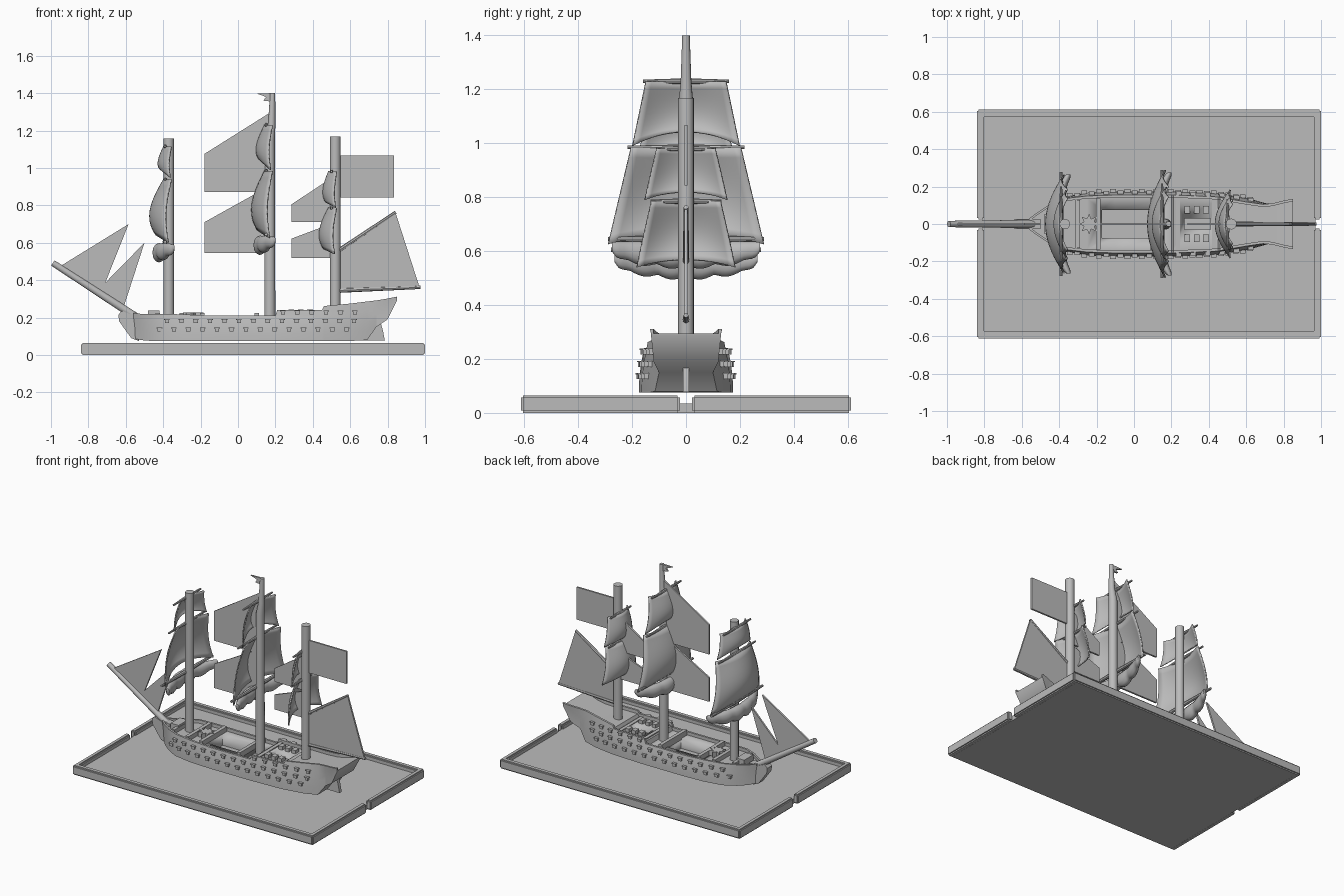
import bpy, bmesh, math
from mathutils import Vector

if "Cube" in bpy.data.objects:
    bpy.data.objects.remove(bpy.data.objects["Cube"], do_unlink=True)

GREY = bpy.data.materials.new("plain grey")
GREY.use_nodes = True
GREY.diffuse_color = (0.5, 0.5, 0.5, 1)
GREY.node_tree.nodes["Principled BSDF"].inputs["Base Color"].default_value = (0.5, 0.5, 0.5, 1)


def finish(name, bm, angle=35):
    bmesh.ops.recalc_face_normals(bm, faces=bm.faces)
    me = bpy.data.meshes.new(name)
    bm.to_mesh(me)
    bm.free()
    me.materials.append(GREY)
    ob = bpy.data.objects.new(name, me)
    bpy.context.collection.objects.link(ob)
    bpy.ops.object.select_all(action='DESELECT')
    ob.select_set(True)
    bpy.context.view_layer.objects.active = ob
    bpy.ops.object.shade_smooth_by_angle(angle=math.radians(angle))
    return ob


def add_box(bm, x0, x1, y0, y1, z0, z1):
    vs = bmesh.ops.create_cube(bm, size=1)["verts"]
    for v in vs:
        v.co = Vector(((x0 + x1) / 2 + v.co.x * (x1 - x0),
                       (y0 + y1) / 2 + v.co.y * (y1 - y0),
                       (z0 + z1) / 2 + v.co.z * (z1 - z0)))
    return vs


def loft(bm, rings):
    """Skin closed rings of points and cap both ends."""
    rows = [[bm.verts.new(p) for p in r] for r in rings]
    n = len(rows[0])
    for a, b in zip(rows, rows[1:]):
        for i in range(n):
            bm.faces.new((a[i], a[(i + 1) % n], b[(i + 1) % n], b[i]))
    bm.faces.new(rows[0][::-1])
    bm.faces.new(rows[-1])


def pole(name, points, radii, sides=14):
    """Tapered round spar through the given points."""
    bm = bmesh.new()
    axis = (Vector(points[-1]) - Vector(points[0])).normalized()
    side = axis.orthogonal().normalized()
    up = axis.cross(side)
    turns = [i * math.tau / sides for i in range(sides)]
    loft(bm, [[Vector(p) + r * (math.cos(a) * side + math.sin(a) * up) for a in turns]
              for p, r in zip(points, radii)])
    return finish(name, bm)


def plate(name, outline, half=0.006):
    """Upright sheet in the centre plane."""
    bm = bmesh.new()
    loft(bm, [[(x, y, z) for x, z in outline] for y in (-half, half)])
    return finish(name, bm)


# Tray: floor and rounded rim, split at the middle of both ends
bm = bmesh.new()
add_box(bm, -0.81, 0.97, -0.59, 0.59, 0, 0.035)
finish("tray_floor", bm)
for s, label in ((-1, "right"), (1, "left")):
    bm = bmesh.new()
    add_box(bm, -0.84, 1.0, s * 0.572, s * 0.612, 0, 0.065)
    for x0, x1 in ((-0.84, -0.803), (0.963, 1.0)):
        add_box(bm, x0, x1, *sorted((s * 0.023, s * 0.59)), 0, 0.065)
    bmesh.ops.recalc_face_normals(bm, faces=bm.faces)
    bmesh.ops.bevel(bm, geom=bm.edges[:], offset=0.008, segments=2, affect='EDGES')
    finish("tray_rim_" + label, bm)

# Hull stations: x, lower half width, rail half width, bottom, rail height
STATIONS = [(-0.56, .015, .03, .09, .225), (-0.52, .055, .06, .08, .22),
            (-0.46, .1, .1, .075, .22), (-0.38, .145, .135, .075, .22),
            (-0.25, .168, .15, .075, .215), (-0.1, .175, .155, .075, .21),
            (0.2, .175, .155, .075, .21), (0.21, .175, .155, .075, .24),
            (0.45, .165, .145, .075, .242), (0.46, .163, .142, .075, .262),
            (0.6, .14, .118, .075, .275), (0.69, .115, .105, .08, .286),
            (0.74, .1, .11, .15, .292), (0.8, .12, .125, .19, .302),
            (0.85, .13, .135, .29, .312)]


def hull_side(x, z):
    """Half width of the hull at a given length and height."""
    for a, b in zip(STATIONS, STATIONS[1:]):
        if a[0] <= x <= b[0]:
            t = (x - a[0]) / (b[0] - a[0])
            w, r, lo, hi = (p + (q - p) * t for p, q in zip(a[1:], b[1:]))
            k = min(max((z - lo) / (hi - lo), 0), 1)
            return w + (r - w) * k * k
    return 0


def section(x, w, r, lo, hi):
    half = [(w + (r - w) * k * k, lo + (hi - lo) * k) for k in (0, .25, .5, .75, 1)]
    half += [(r - 0.014, hi), (r - 0.014, hi - min(0.022, (hi - lo) * .8))]
    return [(x, y, z) for y, z in half] + [(x, -y, z) for y, z in reversed(half)]


bm = bmesh.new()
loft(bm, [section(*s) for s in STATIONS])
hull = finish("hull", bm, 30)

# Open waist and after hatch cut into the deck
bm = bmesh.new()
add_box(bm, -0.17, 0.09, -0.075, 0.075, 0.12, 0.4)
add_box(bm, 0.27, 0.41, -0.03, 0.03, 0.14, 0.4)
cutter = finish("hatch_cutter", bm)
cutter.hide_render = True
mod = hull.modifiers.new("hatches", 'BOOLEAN')
mod.operation, mod.object, mod.solver = 'DIFFERENCE', cutter, 'EXACT'
bpy.context.view_layer.objects.active = hull
bpy.ops.object.modifier_apply(modifier="hatches")
bpy.data.objects.remove(cutter, do_unlink=True)

# Gun ports in staggered rows on both sides, and the mouldings between them
bm = bmesh.new()
for row, (z, start, count) in enumerate(((.135, -0.42, 14), (.18, -0.38, 14), (.225, 0.24, 6))):
    for i in range(count):
        x = start + i * 0.077
        for s in (-1, 1):
            y = s * hull_side(x, z)
            add_box(bm, x - .011, x + .011, y - .012, y + .012, z - .009, z + .009)
            add_box(bm, x - .015, x + .015, y - .016, y + .016, z + .008, z + .013)
finish("gun_ports", bm)

# Beak, figurehead and rudder
plate("beak", [(-.53, .075), (-.57, .09), (-.60, .13), (-.635, .18), (-.64, .215),
               (-.62, .237), (-.58, .22), (-.5, .215)], 0.026)
plate("rudder", [(.66, .078), (.785, .078), (.775, .13), (.755, .2), (.7, .2)], 0.012)

# Deck fittings: capstan star, cross beams and blocks
bm = bmesh.new()
loft(bm, [[(-.24 + (.055, .03)[i % 2] * math.cos(i * math.pi / 8),
            (.055, .03)[i % 2] * math.sin(i * math.pi / 8), z) for i in range(16)]
          for z in (.18, .228)])
finish("capstan", bm)
bm = bmesh.new()
for x in (-0.43, -0.3, -0.19, 0.1, 0.235, 0.43):
    w = hull_side(x, .2) - .02
    add_box(bm, x - .012, x + .012, -w, w, .18, .225)
for s in (-1, 1):
    for x in (0.27, 0.32, 0.37):
        add_box(bm, x, x + .03, s * .075 - .02, s * .075 + .02, .21, .243)
add_box(bm, -.48, -.42, -.05, .05, .18, .238)
finish("deck_fittings", bm)

# Masts and bowsprit
FORE, MAIN, MIZZEN = -0.37, 0.17, 0.52
pole("fore_mast", [(FORE, 0, .12), (FORE, 0, 1.157)], [.028] * 2)
pole("main_mast", [(MAIN, 0, .12), (MAIN, 0, 1.15), (MAIN + .01, 0, 1.23), (MAIN + .015, 0, 1.4)],
     [.03, .027, .02, .014])
pole("mizzen_mast", [(MIZZEN, 0, .15), (MIZZEN, 0, 1.167)], [.029] * 2)
pole("bowsprit", [(-.54, 0, .2), (-.99, 0, .492)], [.022, .017])


def square_sail(name, mast, top, bottom, w_top, w_bottom, belly, rise):
    """Billowing sail with an arched foot, hung from a yard."""
    bm = bmesh.new()
    nu, nv = 16, 10
    grid = []
    for j in range(nv + 1):
        v = j / nv
        row = []
        for i in range(nu + 1):
            u = 2 * i / nu - 1
            swell = belly * math.sin(math.pi * .82 * v) * (1 - .6 * u * u)
            row.append(bm.verts.new((mast - .03 - swell + .04 * u * u,
                                     u * (w_top + (w_bottom - w_top) * v),
                                     top + (bottom - top) * v + rise * v ** 3 * (1 - u * u))))
        grid.append(row)
    for a, b in zip(grid, grid[1:]):
        for i in range(nu):
            bm.faces.new((a[i], a[i + 1], b[i + 1], b[i]))
    sail = finish(name, bm, 60)
    sail.modifiers.new("cloth", 'SOLIDIFY').thickness = 0.008
    pole(name + "_yard", [(mast - .02, y * w_top, top) for y in (-1.06, 0, 1.06)], [.006, .011, .006], 8)


def furled_sail(name, mast, z, width):
    """Gathered course bundled in scallops under its yard."""
    bm = bmesh.new()
    rings = []
    for i in range(37):
        u = i / 18 - 1
        fat = .014 + .03 * math.sqrt(1 - u * u) * (.75 + .25 * abs(math.sin(u * math.pi * 2.5)))
        cx, cz = mast - .055 + .075 * u * u, z - fat
        rings.append([(cx + fat * .8 * math.cos(a), u * width, cz + fat * 1.2 * math.sin(a))
                      for a in (k * math.tau / 12 for k in range(12))])
    loft(bm, rings)
    finish(name, bm, 60)
    pole(name + "_yard", [(mast - .02, y * width, z + .015) for y in (-1.05, 0, 1.05)], [.008, .014, .008], 8)


square_sail("fore_topsail", FORE, .94, .60, .19, .265, .075, .04)
square_sail("fore_topgallant", FORE, 1.115, .95, .14, .18, .03, .04)
square_sail("main_topsail", MAIN, .985, .625, .205, .29, .07, .04)
square_sail("main_topgallant", MAIN, 1.23, .99, .15, .20, .045, .05)
square_sail("mizzen_topsail", MIZZEN, .785, .54, .125, .18, .05, .03)
square_sail("mizzen_topgallant", MIZZEN, .98, .79, .105, .15, .03, .03)
furled_sail("fore_course", FORE, .59, .265)
furled_sail("main_course", MAIN, .63, .275)

# Fore-and-aft sails in the centre plane
plate("outer_jib", [(-.95, .475), (-.585, .70), (-.73, .335)])
plate("inner_jib", [(-.745, .35), (-.50, .6), (-.61, .26)])
for label, x0, x1, lo, hi0, hi1 in (("main_upper", -.18, MAIN, .872, 1.075, 1.295),
                                    ("main_lower", -.18, MAIN, .545, .71, .905),
                                    ("mizzen_upper", .285, MIZZEN, .712, .805, .96),
                                    ("mizzen_lower", .285, MIZZEN, .52, .622, .71)):
    plate(label + "_staysail", [(x0, lo), (x1, lo), (x1, hi1), (x0, hi0)])
plate("spanker", [(.53, .335), (.972, .358), (.84, .768), (.53, .555)])
pole("spanker_boom", [(.53, 0, .345), (.975, 0, .362)], [.013, .009], 8)
pole("spanker_gaff", [(.53, 0, .553), (.843, 0, .763)], [.012, .009], 8)

# Ensign and swallow-tailed pennant
plate("ensign", [(.53, .843), (.833, .843), (.833, 1.067), (.53, 1.067)])
plate("pennant", [(.18, 1.355), (.135, 1.36), (.15, 1.38), (.1, 1.398), (.18, 1.4)])
